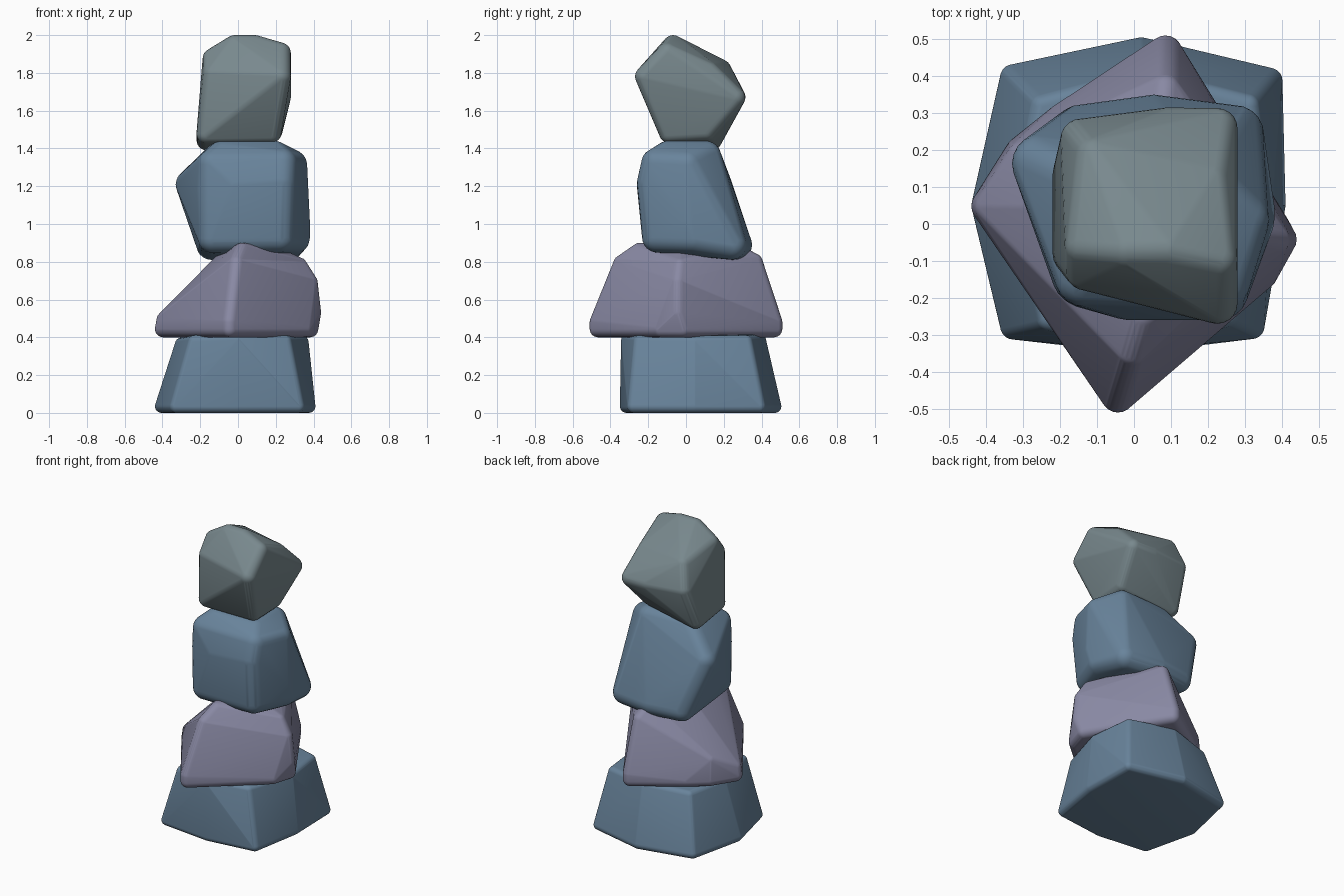
import bpy, bmesh
from mathutils import Vector


def material(name, rgb):
    m = bpy.data.materials.new(name)
    m.diffuse_color = (*rgb, 1)
    return m


def rock(name, corners, r, mat):
    """Rounded stone: convex hull of small spheres set just inside the corners."""
    pts = [Vector(p) for p in corners]
    mid = sum(pts, Vector()) / len(pts)
    lo = [min(p[i] for p in pts) + r for i in range(3)]
    hi = [max(p[i] for p in pts) - r for i in range(3)]
    ball = bmesh.new()
    bmesh.ops.create_icosphere(ball, subdivisions=3, radius=r)
    offsets = [v.co.copy() for v in ball.verts]
    ball.free()
    bm = bmesh.new()
    for p in pts:
        q = p - (p - mid).normalized() * r
        q = Vector([min(max(q[i], lo[i]), hi[i]) for i in range(3)])
        for o in offsets:
            bm.verts.new(q + o)
    bmesh.ops.convex_hull(bm, input=bm.verts[:])
    bmesh.ops.delete(bm, geom=[v for v in bm.verts if not v.link_faces], context='VERTS')
    bmesh.ops.recalc_face_normals(bm, faces=bm.faces[:])
    for f in bm.faces:
        f.smooth = True
    me = bpy.data.meshes.new(name)
    bm.to_mesh(me)
    bm.free()
    me.materials.append(mat)
    ob = bpy.data.objects.new(name, me)
    bpy.context.collection.objects.link(ob)
    return ob


blue = material("blue_stone", (0.14, 0.23, 0.33))
purple = material("purple_stone", (0.25, 0.25, 0.37))
grey = material("grey_stone", (0.19, 0.25, 0.27))

# Wide base stone
rock("base_stone", [
    (-.35, -.30, 0), (0, -.35, 0), (.34, -.30, 0), (.41, .05, 0),
    (.39, .41, 0), (.02, .505, 0), (-.35, .42, 0), (-.44, .05, 0),
    (-.25, -.28, .39), (0, -.34, .40), (.27, -.27, .39), (.37, .05, .39),
    (.33, .34, .39), (.03, .42, .40), (-.27, .34, .38), (-.33, .05, .38),
    (.1, .1, .42)], .035, blue)

# Diamond-shaped second stone
rock("second_stone", [
    (-.05, -.51, .40), (.38, -.15, .40), (.42, -.02, .40), (.09, .51, .40),
    (-.22, .31, .40), (-.34, .21, .40), (-.44, .05, .40),
    (-.05, -.51, .47), (.44, -.05, .52), (.09, .51, .47), (-.43, .05, .48),
    (-.34, .2, .56), (.42, -.05, .70), (.36, -.04, .80),
    (-.01, -.38, .81), (.02, -.28, .89), (.20, -.05, .88), (.09, .40, .82),
    (.08, .30, .88), (-.06, .05, .88), (.02, 0, .90)], .045, purple)

# Blocky third stone
rock("third_stone", [
    (-.18, -.18, .87), (.26, -.19, .87), (.38, .06, .87), (.31, .29, .84),
    (.05, .35, .81), (-.18, .29, .82), (-.33, .20, 1.22), (-.21, -.18, 1.20),
    (.28, -.25, 1.24), (-.05, -.26, 1.22), (.38, .02, .98), (-.19, -.18, 1.36),
    (.28, -.20, 1.37), (.35, .02, 1.36), (.22, .14, 1.44), (-.14, .12, 1.44),
    (-.13, -.12, 1.44), (.23, -.12, 1.44)], .08, blue)

# Tilted top stone
rock("top_stone", [
    (-.17, -.16, 1.81), (.28, -.27, 1.79), (.26, -.12, 1.94), (.10, -.09, 2.0),
    (-.03, -.09, 2.0), (-.17, -.08, 1.91), (-.18, .27, 1.67), (.10, .315, 1.66),
    (.26, .30, 1.66), (.25, .14, 1.83), (-.14, .22, 1.84), (-.22, .15, 1.39),
    (-.21, -.10, 1.44), (.20, -.11, 1.44), (.21, .12, 1.45)], .055, grey)
